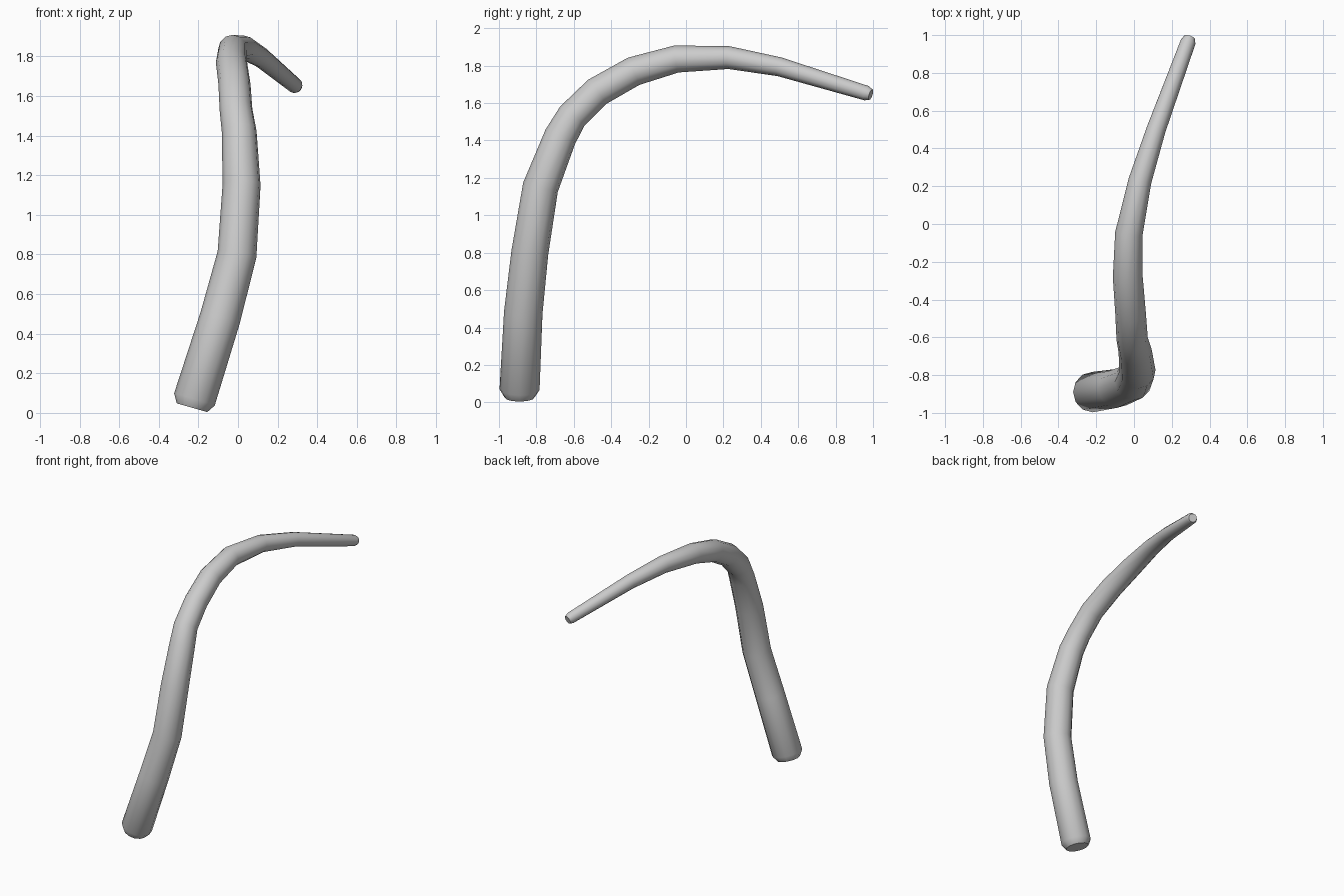
import bpy, bmesh, math
from mathutils import Vector

if "Cube" in bpy.data.objects:
    bpy.data.objects.remove(bpy.data.objects["Cube"])

SIDES = 12

# Centre line of the bent stalk: x, y, z, radius
PATH = [
    (-0.232, -0.89, 0.026, 0.080), (-0.220, -0.89, 0.068, 0.107),
    (-0.090, -0.87, 0.48, 0.103), (-0.005, -0.835, 0.80, 0.099),
    (0.018, -0.778, 1.15, 0.096), (0.006, -0.672, 1.42, 0.088),
    (-0.010, -0.608, 1.53, 0.083), (-0.018, -0.475, 1.66, 0.081),
    (-0.033, -0.28, 1.77, 0.079), (-0.027, -0.05, 1.836, 0.073),
    (0.032, 0.23, 1.843, 0.061), (0.117, 0.50, 1.794, 0.051),
    (0.287, 0.965, 1.653, 0.040), (0.295, 0.988, 1.645, 0.030),
]


def sweep(name, path, sides):
    """Skin a tapered tube along a path, turning the ring without twist."""
    pts = [Vector(p[:3]) for p in path]
    bm = bmesh.new()
    rings = []
    last = len(pts) - 1
    side = Vector((1, 0, 0))
    for i, p in enumerate(pts):
        before = (p - pts[i - 1]).normalized() if i > 0 else Vector()
        after = (pts[i + 1] - p).normalized() if i < last else Vector()
        axis = (before + after).normalized()
        side = (side - axis * side.dot(axis)).normalized()
        up = axis.cross(side)
        r = path[i][3]
        ring = []
        for k in range(sides):
            a = 2 * math.pi * k / sides
            ring.append(bm.verts.new(p + r * (math.cos(a) * side + math.sin(a) * up)))
        rings.append(ring)
    for a, b in zip(rings, rings[1:]):
        for k in range(sides):
            n = (k + 1) % sides
            bm.faces.new((a[k], a[n], b[n], b[k]))
    bm.faces.new(rings[0][::-1])
    bm.faces.new(rings[-1])
    bmesh.ops.recalc_face_normals(bm, faces=bm.faces)
    mesh = bpy.data.meshes.new(name)
    bm.to_mesh(mesh)
    bm.free()
    obj = bpy.data.objects.new(name, mesh)
    bpy.context.collection.objects.link(obj)
    return obj


# Curved stalk, thick at the foot and thin at the tip
stalk = sweep("stalk", PATH, SIDES)
bpy.context.view_layer.objects.active = stalk
stalk.select_set(True)
bpy.ops.object.shade_smooth_by_angle(angle=math.radians(50))
